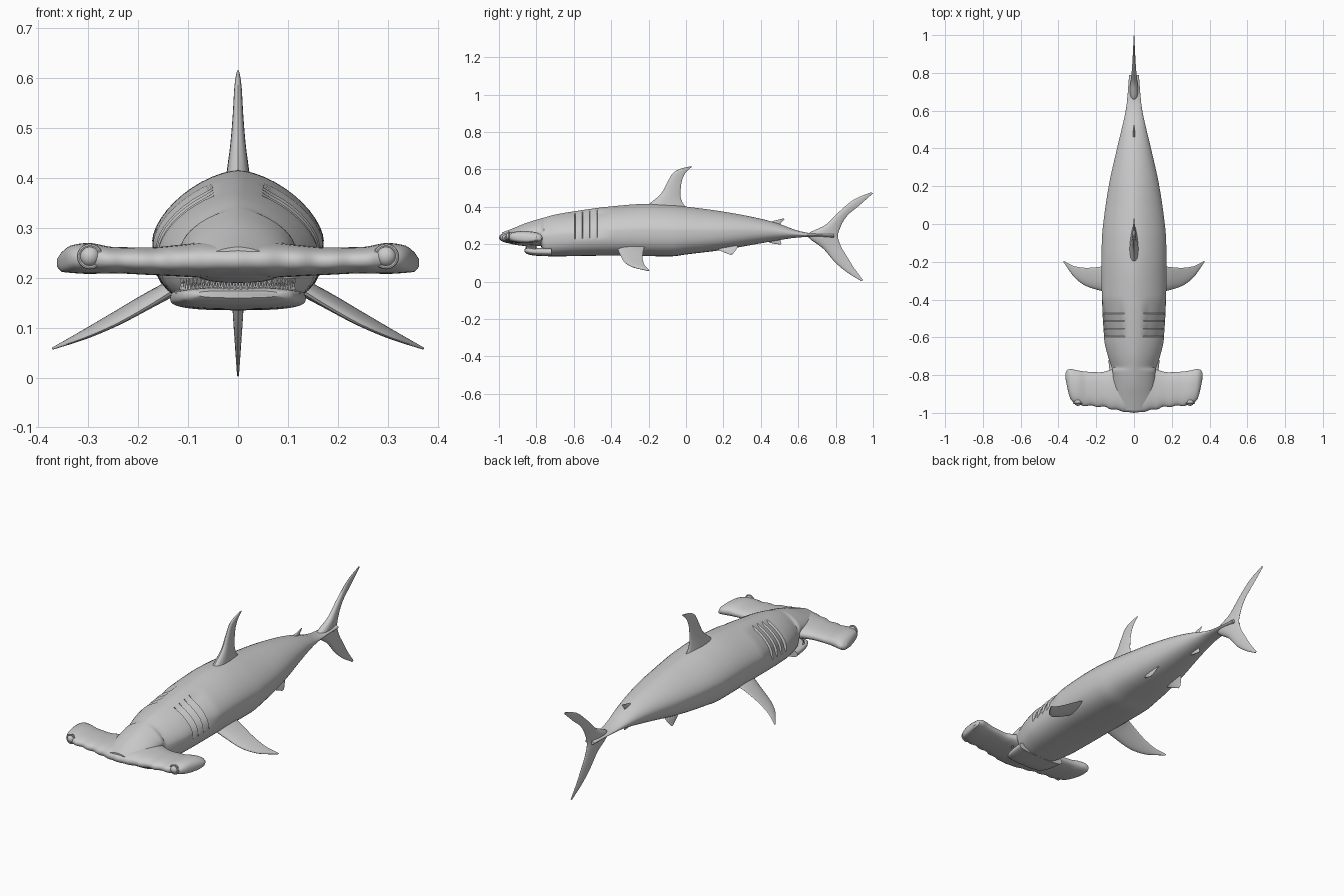
import bpy, bmesh, math
from mathutils import Vector, Matrix

if "Cube" in bpy.data.objects:
    bpy.data.objects.remove(bpy.data.objects["Cube"])


def sample(rows, s):
    """Monotone cubic through rows; the first column is the key."""
    n = len(rows)
    i = max(k for k in range(n - 1) if k == 0 or rows[k][0] <= s)
    a, b = rows[i], rows[i + 1]
    h = b[0] - a[0]
    u = (s - a[0]) / h

    def slope(k, c):
        return (rows[k + 1][c] - rows[k][c]) / (rows[k + 1][0] - rows[k][0])

    def tangent(k, c):
        if k == 0:
            return slope(0, c)
        if k == n - 1:
            return slope(n - 2, c)
        p, q = slope(k - 1, c), slope(k, c)
        return 0 if p * q <= 0 else 2 * p * q / (p + q)

    out = []
    for c in range(1, len(a)):
        out.append((1 + 2 * u) * (1 - u) ** 2 * a[c] + u * u * (3 - 2 * u) * b[c]
                   + h * u * (1 - u) ** 2 * tangent(i, c) + h * u * u * (u - 1) * tangent(i + 1, c))
    return out


def finish(name, bm, mirror=False, angle=35):
    bmesh.ops.recalc_face_normals(bm, faces=bm.faces)
    mesh = bpy.data.meshes.new(name)
    bm.to_mesh(mesh)
    bm.free()
    ob = bpy.data.objects.new(name, mesh)
    bpy.context.collection.objects.link(ob)
    bpy.ops.object.select_all(action='DESELECT')
    bpy.context.view_layer.objects.active = ob
    ob.select_set(True)
    bpy.ops.object.shade_smooth_by_angle(angle=math.radians(angle))
    if mirror:
        ob.modifiers.new("mirror", 'MIRROR')
    return ob


def loft(name, rings, mirror=False):
    bm = bmesh.new()
    vs = [[bm.verts.new(p) for p in r] for r in rings]
    n = len(rings[0])
    for a, b in zip(vs, vs[1:]):
        for i in range(n):
            bm.faces.new((a[i], a[(i + 1) % n], b[(i + 1) % n], b[i]))
    bm.faces.new(vs[0])
    bm.faces.new(vs[-1])
    return finish(name, bm, mirror)


def oval(half, top, bot, nu, nl, n=48):
    """Superellipse section as (across, height, angle) triples."""
    mid, pts = (top + bot) / 2, []
    for k in range(n):
        t = 2 * math.pi * k / n
        c, s = math.cos(t), math.sin(t)
        e = 2 / (nu if s >= 0 else nl)
        pts.append((half * math.copysign(abs(c) ** e, c),
                    mid + (top - bot) / 2 * math.copysign(abs(s) ** e, s), t))
    return pts


def fin(name, rows, normal=(1, 0, 0), mirror=False, sub=6, n=10):
    """Rows: leading point, trailing point, half thickness."""
    if len(rows[0]) == 5:
        rows = [(0, r[0], r[1], 0, r[2], r[3], r[4]) for r in rows]
    keyed = [(i, *r) for i, r in enumerate(rows)]
    nrm, rings = Vector(normal).normalized(), []
    for k in range((len(rows) - 1) * sub + 1):
        v = sample(keyed, k / sub)
        lead, trail, th = Vector(v[:3]), Vector(v[3:6]), v[6]
        ring = []
        for j in range(2 * n):
            t = math.pi * j / n
            u = (1 - math.cos(t)) / 2
            ring.append(lead.lerp(trail, u) + nrm * th * math.sin(t) * (1.25 - 0.75 * u))
        rings.append(ring)
    return loft(name, rings, mirror)


# Body: y, top, bottom, half width
BODY = [(-.985, .262, .222, .06), (-.93, .283, .2, .095), (-.85, .315, .19, .108),
        (-.775, .338, .19, .114), (-.76, .342, .137, .118), (-.7, .358, .135, .138),
        (-.61, .374, .136, .158), (-.4, .402, .139, .17), (-.2, .416, .136, .172),
        (-.08, .41, .135, .17), (0, .401, .145, .163), (.2, .374, .17, .134),
        (.4, .336, .205, .09), (.5, .308, .222, .066), (.6, .272, .236, .044),
        (.66, .26, .239, .036), (.79, .255, .235, .026)]
SLITS = [-.595, -.555, -.515, -.475]
ys = [-.985 + 1.775 * i / 90 for i in range(91)] + [-.775, -.76]
ys += [s + d for s in SLITS for d in (-.002, .003)]
rings = []
for y in sorted(set(ys)):
    top, bot, half = sample(BODY, y)
    f = min(1, max(0, (y - .1) / .5))
    # Sawtooth gill slits, recessed behind each edge
    past = [y - s for s in SLITS if y > s]
    reach = .08 if y > SLITS[-1] else .05
    cut = .09 * max(0, 1 - min(past) / reach) if past else 0
    ring, mid = [], (top + bot) / 2
    for x, z, t in oval(half, top, bot, 1.6 + .4 * f, 2.8 - .8 * f):
        side = abs(math.degrees(math.atan2(math.sin(t), abs(math.cos(t)))) - 30)
        g = 1 - cut if side < 37 else 1
        ring.append((x * g, y, mid + (z - mid) * g))
    rings.append(ring)
loft("body", rings)

# Hammer head: x, front y, back y, top, bottom
HEAD = [(0, -1.0, -.72, .272, .2), (.06, -.992, -.73, .272, .2), (.12, -.978, -.77, .266, .203),
        (.18, -.967, -.785, .261, .206), (.25, -.962, -.782, .262, .209),
        (.3, -.955, -.775, .27, .208), (.335, -.925, -.768, .265, .21),
        (.353, -.87, -.772, .252, .212), (.363, -.82, -.79, .238, .222)]
rings = []
for i in range(-40, 41):
    x = .363 * i / 40
    front, back, top, bot = sample(HEAD, abs(x))
    front += .004 * math.sin(abs(x) * 90) * min(1, abs(x) * 8)
    c = (front + back) / 2
    rings.append([(x, c + a, z) for a, z, t in oval((back - front) / 2, top, bot, 2.3, 2.5, 32)])
loft("hammer_head", rings)

# Lower jaw
JAW = [(-.864, .174, .16, .08), (-.852, .18, .148, .105), (-.8, .181, .138, .125),
       (-.72, .181, .135, .136)]
rings = []
for i in range(13):
    y = -.864 + .144 * i / 12
    top, bot, half = sample(JAW, y)
    rings.append([(x, y, z) for x, z, t in oval(half, top, bot, 3.5, 2.8)])
loft("lower_jaw", rings)

# Teeth along both jaws
bm = bmesh.new()
for z, flip in ((.190, math.pi), (.184, 0)):
    for i in range(27):
        a = math.radians(-80 + 160 * (i + (.5 if flip else 0)) / 27)
        m = (Matrix.Translation((.115 * math.sin(a), -.79 - .065 * math.cos(a), z))
             @ Matrix.Rotation(flip, 4, 'X'))
        bmesh.ops.create_cone(bm, cap_ends=True, segments=4, radius1=.005, radius2=0,
                              depth=.017, matrix=m)
finish("teeth", bm, angle=20)

# Eyes with raised rims
bm = bmesh.new()
bmesh.ops.create_uvsphere(bm, u_segments=16, v_segments=10, radius=.021,
                          matrix=Matrix.Translation((.297, -.942, .243)))
finish("eye", bm, mirror=True)
bpy.ops.mesh.primitive_torus_add(major_radius=.022, minor_radius=.004, major_segments=20,
                                 minor_segments=8, location=(0, 0, 0))
rim = bpy.context.object
rim.name = "eye_rim"
rim.data.transform(Matrix.Translation((.297, -.948, .243)) @ Matrix.Rotation(math.pi / 2, 4, 'X'))
rim.modifiers.new("mirror", 'MIRROR')
bpy.ops.object.shade_smooth_by_angle(angle=math.radians(35))

# Upright fins
fin("dorsal_fin", [(-.24, .385, .02, .385, .028), (-.185, .425, -.012, .412, .023),
                   (-.13, .475, -.03, .465, .016), (-.1, .53, -.024, .53, .011),
                   (-.07, .58, -.005, .578, .008), (-.03, .603, .018, .602, .005),
                   (.022, .616, .032, .614, .002)])
fin("second_dorsal_fin", [(.42, .312, .5, .295, .008), (.47, .325, .51, .316, .005),
                          (.52, .338, .527, .335, .002)])
fin("anal_fin", [(.42, .225, .5, .238, .008), (.455, .206, .505, .22, .005),
                 (.502, .198, .51, .201, .002)])
fin("tail_fin", [(.938, .002, .947, .008, .002), (.865, .047, .897, .075, .006),
                 (.8, .1, .86, .135, .01), (.735, .175, .828, .19, .015),
                 (.65, .247, .812, .243, .024), (.745, .303, .827, .295, .016),
                 (.815, .37, .86, .35, .011), (.9, .44, .93, .41, .006),
                 (.99, .478, 1.0, .472, .002)])

# Paired fins
fin("pectoral_fin", [(.10, -.375, .195, .10, -.20, .205, .018), (.17, -.355, .15, .17, -.225, .175, .014),
                     (.25, -.33, .105, .25, -.232, .13, .01), (.31, -.288, .079, .31, -.225, .095, .007),
                     (.372, -.203, .057, .372, -.195, .06, .002)], (.48, 0, .87), True)
fin("pelvic_fin", [(.05, .13, .2, .05, .28, .215, .01), (.075, .175, .17, .075, .275, .185, .007),
                   (.09, .235, .144, .09, .25, .147, .002)], (.8, 0, .6), True)
